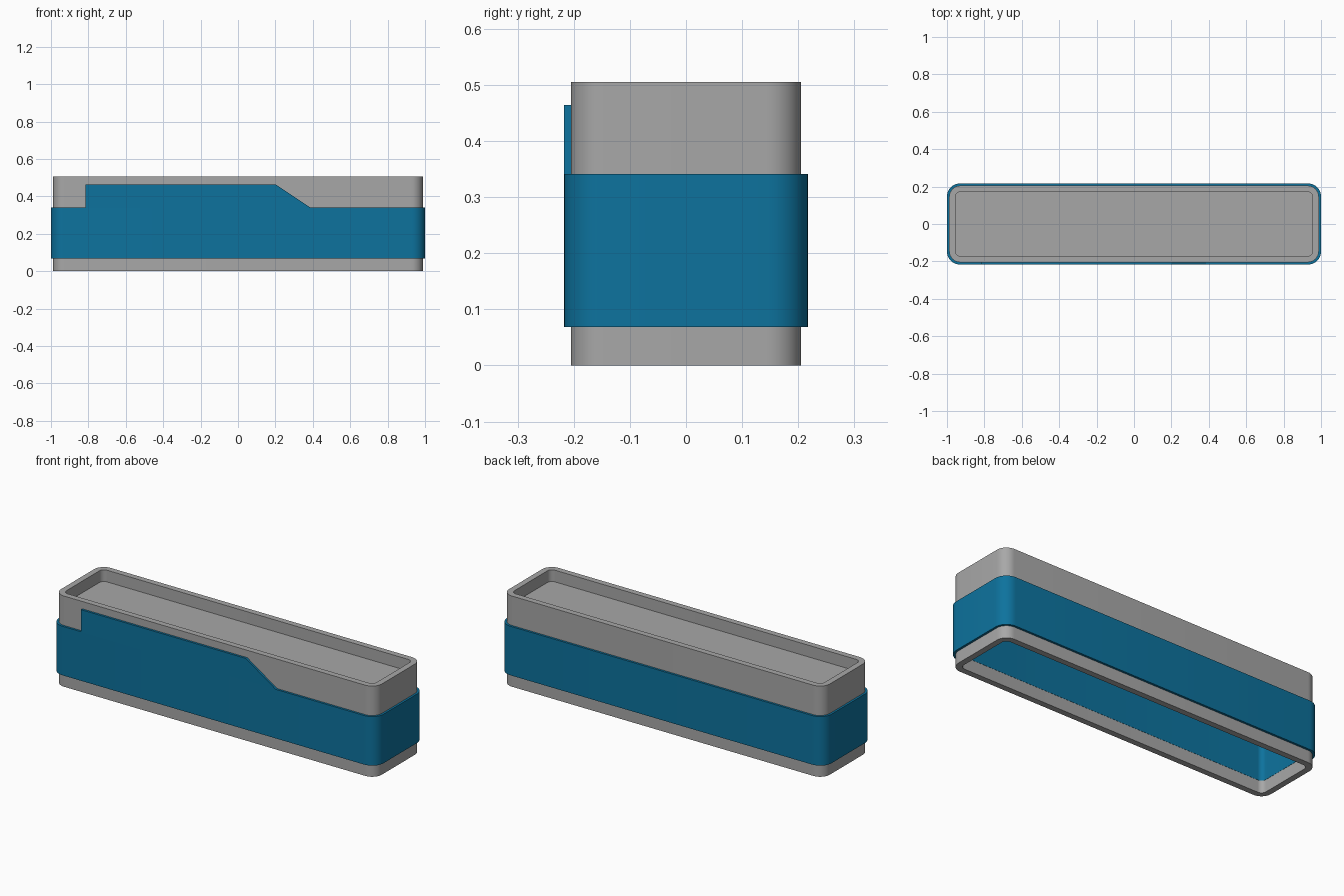
import bpy, bmesh, math

if "Cube" in bpy.data.objects:
    bpy.data.objects.remove(bpy.data.objects["Cube"])


def material(name, rgb):
    m = bpy.data.materials.new(name)
    m.diffuse_color = (*rgb, 1)
    m.use_nodes = True
    m.node_tree.nodes["Principled BSDF"].inputs["Base Color"].default_value = m.diffuse_color
    return m


GREY = material("grey", (0.39, 0.39, 0.39))
BLUE = material("blue", (0.004, 0.17, 0.34))


def outline(hx, hy, r, seg=10):
    """Rounded rectangle, counter-clockwise."""
    pts = []
    for i, (sx, sy) in enumerate([(1, 1), (-1, 1), (-1, -1), (1, -1)]):
        for k in range(seg + 1):
            a = math.pi / 2 * (i + k / seg)
            pts.append((sx * (hx - r) + r * math.cos(a), sy * (hy - r) + r * math.sin(a)))
    return pts


def finish(name, bm, mat):
    bmesh.ops.recalc_face_normals(bm, faces=bm.faces)
    me = bpy.data.meshes.new(name)
    bm.to_mesh(me)
    bm.free()
    me.materials.append(mat)
    ob = bpy.data.objects.new(name, me)
    bpy.context.collection.objects.link(ob)
    bpy.ops.object.select_all(action='DESELECT')
    ob.select_set(True)
    bpy.context.view_layer.objects.active = ob
    bpy.ops.object.shade_smooth_by_angle(angle=math.radians(30))
    return ob


def loft(name, mat, levels, closed):
    """Bridge rounded outlines at given heights; cap the ends or close into a ring."""
    bm = bmesh.new()
    loops = [[bm.verts.new((x, y, z)) for x, y in outline(*o)] for o, z in levels]
    pairs = list(zip(loops, loops[1:]))
    if closed:
        pairs.append((loops[-1], loops[0]))
    else:
        bm.faces.new(loops[0])
        bm.faces.new(loops[-1])
    n = len(loops[0])
    for a, b in pairs:
        for i in range(n):
            j = (i + 1) % n
            bm.faces.new((a[i], a[j], b[j], b[i]))
    return finish(name, bm, mat)


OUTER = (0.988, 0.205, 0.06)
INNER = (0.955, 0.172, 0.028)

# Grey shell: deep cavity below, shallow tray on top
loft("case_shell", GREY, [(INNER, 0.42), (INNER, 0), (OUTER, 0),
                          (OUTER, 0.505), (INNER, 0.505), (INNER, 0.44)], False)

# Blue band, passing through the wall to the inside of the cavity
BAND_OUT = (1.0, 0.217, 0.07)
BAND_IN = (0.954, 0.171, 0.027)
loft("sleeve_band", BLUE, [(BAND_IN, 0.068), (BAND_OUT, 0.068),
                           (BAND_OUT, 0.341), (BAND_IN, 0.341)], True)

# Raised front panel with a sloped right end
bm = bmesh.new()
profile = [(-0.815, 0.341), (0.385, 0.341), (0.2, 0.464), (-0.815, 0.464)]
front = [bm.verts.new((x, -0.217, z)) for x, z in profile]
back = [bm.verts.new((x, -0.19, z)) for x, z in profile]
bm.faces.new(front)
bm.faces.new(back)
for i in range(4):
    j = (i + 1) % 4
    bm.faces.new((front[i], front[j], back[j], back[i]))
finish("front_panel", bm, BLUE)
